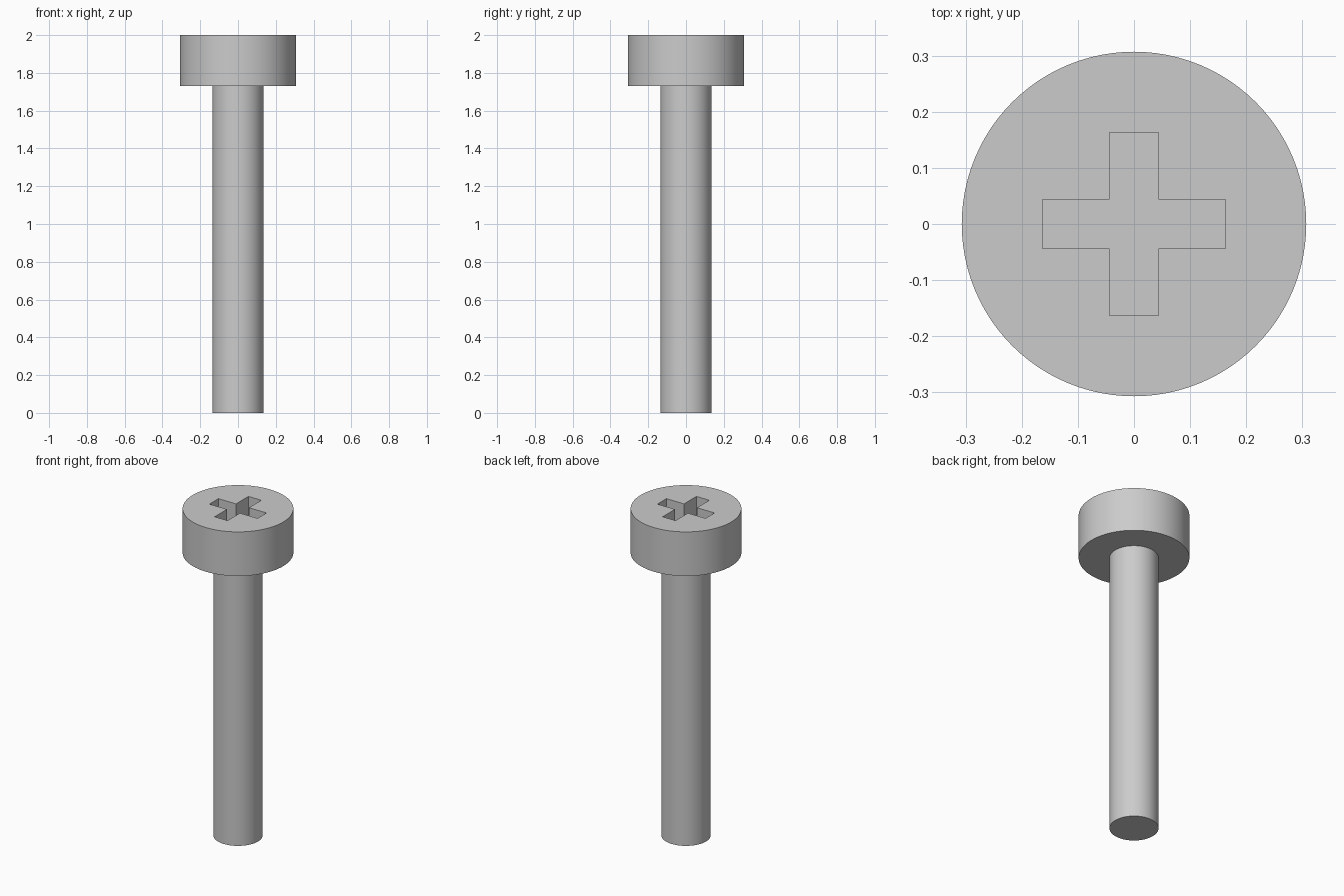
import bpy
import bmesh
from math import radians, tau

SEGMENTS = 96
SHAFT_R, HEAD_R = 0.136, 0.307
HEAD_Z, TOP_Z = 1.73, 2.0
SLOT_REACH, SLOT_HALF, SLOT_DEPTH = 0.163, 0.0435, 0.13

cube = bpy.data.objects.get("Cube")
if cube:
    bpy.data.objects.remove(cube, do_unlink=True)

steel = bpy.data.materials.new("grey_steel")
steel.use_nodes = True
colour = (0.6, 0.6, 0.6, 1)
steel.diffuse_color = colour
steel.node_tree.nodes["Principled BSDF"].inputs["Base Color"].default_value = colour


def make_object(name, bm):
    bmesh.ops.recalc_face_normals(bm, faces=bm.faces)
    mesh = bpy.data.meshes.new(name)
    bm.to_mesh(mesh)
    bm.free()
    mesh.materials.append(steel)
    obj = bpy.data.objects.new(name, mesh)
    bpy.context.collection.objects.link(obj)
    return obj


# Shaft and cylindrical head, revolved from one stepped profile
profile = [(SHAFT_R, 0), (SHAFT_R, HEAD_Z), (HEAD_R, HEAD_Z), (HEAD_R, TOP_Z)]
bm = bmesh.new()
points = [bm.verts.new((r, 0, z)) for r, z in profile]
edges = [bm.edges.new(pair) for pair in zip(points, points[1:])]
bmesh.ops.spin(bm, geom=points + edges, cent=(0, 0, 0), axis=(0, 0, 1),
               angle=tau, steps=SEGMENTS, use_merge=True)
bmesh.ops.remove_doubles(bm, verts=bm.verts, dist=1e-5)
rims = [e for e in bm.edges if e.is_boundary]
bmesh.ops.holes_fill(bm, edges=rims, sides=0)
screw = make_object("screw_shaft_and_head", bm)

# Cross-shaped drive recess, one arm outline turned four times
bm = bmesh.new()
outline = []
for turn in range(4):
    for x, y in ((SLOT_HALF, -SLOT_HALF), (SLOT_REACH, -SLOT_HALF),
                 (SLOT_REACH, SLOT_HALF)):
        for _ in range(turn):
            x, y = -y, x
        outline.append(bm.verts.new((x, y, TOP_Z - SLOT_DEPTH)))
face = bm.faces.new(outline)
extruded = bmesh.ops.extrude_face_region(bm, geom=[face], use_keep_orig=True)
top = [v for v in extruded["geom"] if isinstance(v, bmesh.types.BMVert)]
bmesh.ops.translate(bm, verts=top, vec=(0, 0, SLOT_DEPTH + 0.1))
cutter = make_object("cross_recess_cutter", bm)
cutter.hide_render = True

cut = screw.modifiers.new("cross_recess", 'BOOLEAN')
cut.operation = 'DIFFERENCE'
cut.solver = 'EXACT'
cut.object = cutter

# Apply the recess, then smooth the round walls and keep the rims crisp
bpy.ops.object.select_all(action='DESELECT')
screw.select_set(True)
bpy.context.view_layer.objects.active = screw
bpy.ops.object.modifier_apply(modifier=cut.name)
bpy.data.objects.remove(cutter, do_unlink=True)
bpy.ops.object.shade_smooth_by_angle(angle=radians(30))
